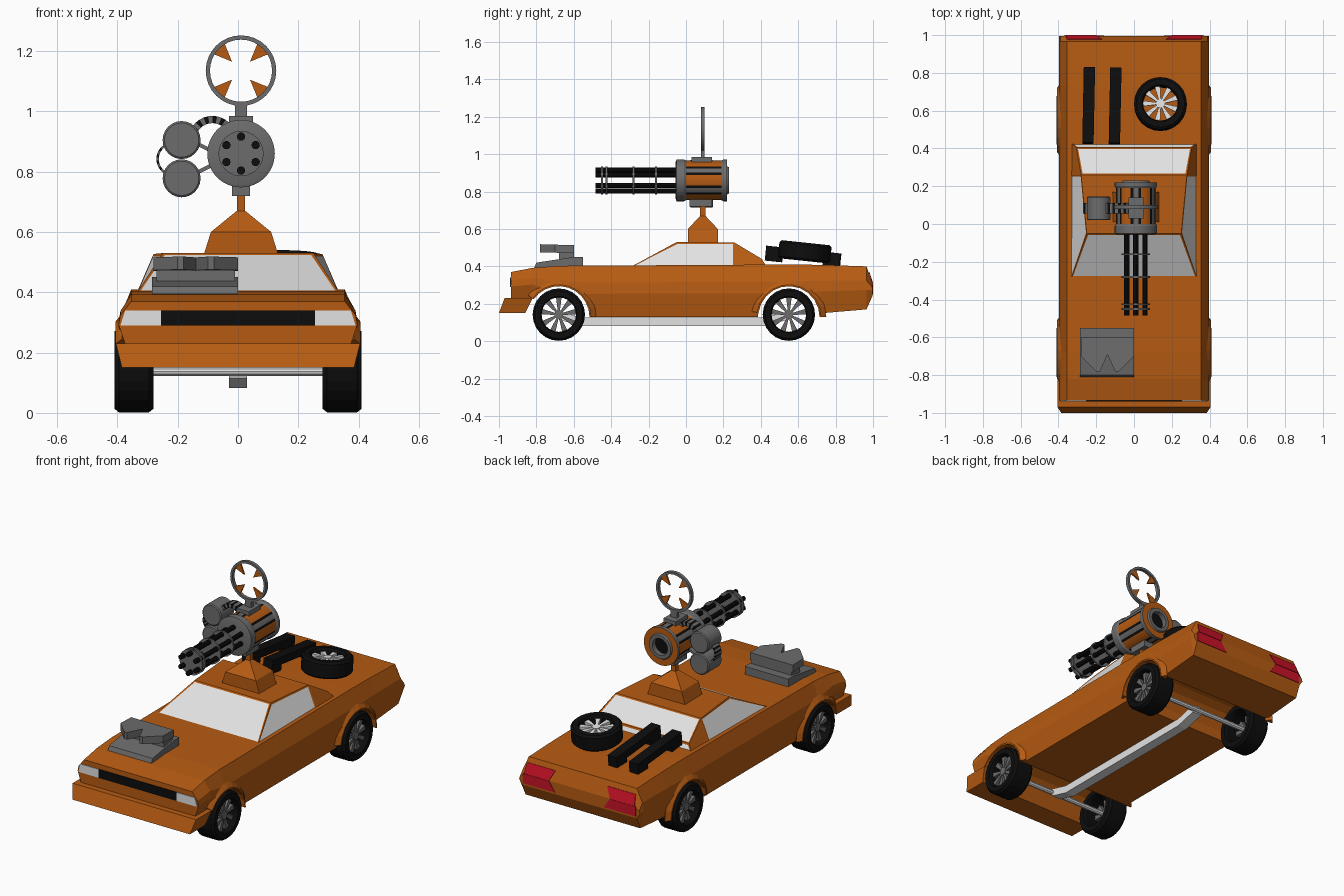
import bpy, bmesh, math
from mathutils import Matrix, Vector

if "Cube" in bpy.data.objects:
    bpy.data.objects.remove(bpy.data.objects["Cube"])


def material(name, rgb):
    m = bpy.data.materials.new(name)
    m.use_nodes = True
    m.diffuse_color = (*rgb, 1)
    m.node_tree.nodes["Principled BSDF"].inputs["Base Color"].default_value = (*rgb, 1)
    return m


ORANGE = material("orange paint", (0.47, 0.105, 0.006))
WHITE = material("pale glass", (0.76, 0.76, 0.76))
GREY = material("gun grey", (0.15, 0.15, 0.15))
BLACK = material("black rubber", (0.004, 0.004, 0.004))
RED = material("red lamp", (0.58, 0.006, 0.02))


def build(name, lofts, mats, loop=False, rule=None, smooth=False, matrix=None):
    """One object from a list of lofts; each loft is a list of equal rings."""
    bm = bmesh.new()
    for rings in lofts:
        rows = [[bm.verts.new(p) for p in ring] for ring in rings]
        n = len(rows[0])
        for a, b in zip(rows, rows[1:] + rows[:1] if loop else rows[1:]):
            for i in range(n):
                j = (i + 1) % n
                bm.faces.new((a[i], a[j], b[j], b[i]))
        if not loop:
            bm.faces.new(rows[0])
            bm.faces.new(rows[-1])
    bmesh.ops.recalc_face_normals(bm, faces=bm.faces[:])
    if rule:
        for f in bm.faces:
            f.material_index = rule(f.calc_center_median(), f.normal)
    me = bpy.data.meshes.new(name)
    bm.to_mesh(me)
    bm.free()
    for m in mats if isinstance(mats, list) else [mats]:
        me.materials.append(m)
    ob = bpy.data.objects.new(name, me)
    bpy.context.collection.objects.link(ob)
    if matrix:
        ob.matrix_world = matrix
    if smooth:
        bpy.ops.object.select_all(action='DESELECT')
        ob.select_set(True)
        bpy.context.view_layer.objects.active = ob
        bpy.ops.object.shade_smooth_by_angle(angle=math.radians(25))
    return ob


def circle(c, r, n=24, axis='y'):
    pts = []
    for i in range(n):
        a = 2 * math.pi * i / n
        u, v = r * math.cos(a), r * math.sin(a)
        pts.append(Vector(c) + Vector({'x': (0, u, v), 'y': (u, 0, v)}[axis]))
    return pts


def lathe(x, z, profile, n=24):
    return [circle((x, y, z), r, n) for y, r in profile]


def block(x0, x1, y0, y1, z0, z1):
    return [[(x0, y0, z), (x1, y0, z), (x1, y1, z), (x0, y1, z)] for z in (z0, z1)]


def plate(pts, offset):
    return [[Vector(p) for p in pts], [Vector(p) + Vector(offset) for p in pts]]


# Body shell, lofted nose to tail
def section(y, low, top):
    h = top - low
    half = [(0.375, low), (0.396, low + 0.45 * h), (0.39, low + 0.67 * h), (0.354, top)]
    return [(x, y, z) for x, z in half] + [(-x, y, z) for x, z in reversed(half)]


stations = [(-0.935, 0.23, 0.37), (-0.82, 0.23, 0.392), (-0.68, 0.13, 0.403), (0.55, 0.13, 0.41),
            (0.73, 0.15, 0.408), (0.965, 0.17, 0.4), (0.996, 0.24, 0.31)]
body = build("car_body", [[section(*s) for s in stations]], ORANGE)

# Wheel arches cut through the shell, with raised lips
AXLES = {"front": -0.68, "rear": 0.55}
for end, y in AXLES.items():
    cutter = build("arch_cutter", [[circle((x, y, 0.13), 0.166, 20, 'x') for x in (-0.6, 0.6)]], ORANGE)
    cutter.hide_render = True
    mod = body.modifiers.new("arch", 'BOOLEAN')
    mod.operation, mod.solver, mod.object = 'DIFFERENCE', 'EXACT', cutter
    bpy.context.view_layer.objects.active = body
    bpy.ops.object.modifier_apply(modifier=mod.name)
    bpy.data.objects.remove(cutter)
    lips = []
    last = 145 if end == "front" else 172
    for s in (-1, 1):
        rings = []
        for k in range(11):
            a = math.radians(last * k / 10)
            rings.append([(s * x, y + r * math.cos(a), 0.13 + r * math.sin(a))
                          for x, r in ((0.36, 0.164), (0.407, 0.164), (0.407, 0.172), (0.385, 0.2))])
        lips.append(rings)
    build(end + "_arch_lips", lips, ORANGE)

# Front bumper, grille, lamps
build("front_bumper", [[[(-w, y0, z), (w, y0, z), (w, y1, z), (-w, y1, z)]
      for w, y0, y1, z in ((0.385, -1, -0.86, 0.15), (0.405, -0.97, -0.82, 0.23))]], ORANGE)
build("grille", [block(-0.255, 0.255, -0.94, -0.933, 0.29, 0.34)], BLACK)
build("headlamps", [plate([(s * x, -0.933, z) for x, z in
      ((0.255, 0.29), (0.39, 0.29), (0.374, 0.34), (0.255, 0.34))], (0, -0.006, 0)) for s in (-1, 1)], WHITE)
lamps = []
for s in (-1, 1):
    for outline in (((0.16, 0.995, 0.25), (0.37, 0.995, 0.25), (0.37, 0.995, 0.308), (0.2, 0.995, 0.308)),
                    ((0.2, 0.996, 0.31), (0.362, 0.996, 0.31), (0.355, 0.976, 0.37), (0.17, 0.976, 0.37))):
        lamps.append(plate([(s * x, y, z) for x, y, z in outline], (0, 0.004, 0.001)))
build("tail_lamps", lamps, RED)

# Cabin with inset glass
cab = [(0.335, -0.29, 0.25, -0.05, 0.53), (0.335, 0.26, 0.28, 0.26, 0.527), (0.335, 0.43, 0.305, 0.405, 0.44)]
cabin = build("cabin", [[[(-b, yb, 0.4), (-t, yt, zt), (t, yt, zt), (b, yb, 0.4)]
              for b, yb, t, yt, zt in cab]], [ORANGE, WHITE])
bm = bmesh.new()
bm.from_mesh(cabin.data)
glass = []
for f in bm.faces:
    c, n = f.calc_center_median(), f.normal
    windshield = n.y < -0.3 and n.z > 0.2
    side = abs(n.x) > 0.6 and c.y < 0.2
    rear = c.y > 0.3 and n.z > 0.5 and abs(c.x) < 0.1
    if windshield or side or rear:
        glass.append(f)
bmesh.ops.inset_individual(bm, faces=glass, thickness=0.012, depth=-0.002)
for f in glass:
    f.material_index = 1
bm.to_mesh(cabin.data)
bm.free()


# Wheels: open tyre with wedge spokes
def wheel(name, matrix, spoke_mat):
    profile = [(-0.065, 0.128), (-0.05, 0.14), (0.05, 0.14), (0.065, 0.128), (0.065, 0.098),
               (0.05, 0.092), (-0.05, 0.092), (-0.065, 0.098)]
    build(name + "_tyre", [[circle((x, 0, 0), r, 24, 'x') for x, r in profile]], BLACK, loop=True, matrix=matrix)
    parts = [[circle((x, 0, 0), 0.024, 12, 'x') for x in (0, 0.045)]]
    for k in range(9):
        turn = Matrix.Rotation(2 * math.pi * k / 9, 4, 'X')
        parts.append([[turn @ Vector(p) for p in ((0.015, -w, r), (0.04, -w, r), (0.04, w, r), (0.015, w, r))]
                      for r, w in ((0.015, 0.005), (0.095, 0.015))])
    build(name + "_spokes", parts, spoke_mat, matrix=matrix)


for end, y in AXLES.items():
    for side, s in (("left", 1), ("right", -1)):
        m = Matrix.Translation((s * 0.345, y, 0.142))
        wheel(end + "_" + side, m if s > 0 else m @ Matrix.Rotation(math.pi, 4, 'Z'), GREY)
    build(end + "_axle", [[circle((x, y, 0.137), 0.015, 10, 'x') for x in (-0.35, 0.35)]], WHITE)
tilt = Matrix.Rotation(math.radians(-6), 4, 'X')
wheel("spare", Matrix.Translation((0.14, 0.635, 0.478)) @ tilt @ Matrix.Rotation(-math.pi / 2, 4, 'Y')
      @ Matrix.Scale(0.75, 4, (1, 0, 0)), WHITE)

# Drive shaft under the floor
build("drive_shaft", [[[(-0.03, y, z), (0.03, y, z), (0.03, y, z + 0.045), (-0.03, y, z + 0.045)]
      for y, z in ((-0.68, 0.115), (-0.56, 0.082), (0.42, 0.082), (0.55, 0.115))]], WHITE)

# Deck rails
rails = []
for x in (-0.24, -0.1):
    rails += [block(x - 0.03, x + 0.03, -0.2, 0.2, 0, 0.045)]
    rails += [block(x - 0.028, x + 0.028, y, y + 0.09, -0.035, 0.01) for y in (-0.2, 0.11)]
skew = Matrix.Identity(4)
skew[0][1] = 0.04
build("deck_rails", rails, BLACK, matrix=Matrix.Translation((0, 0.622, 0.445)) @ tilt @ skew)

# Hood scoop
build("scoop_base", [[[(x, y, z) for y, z in
      ((-0.81, 0.395), (-0.8, 0.42), (-0.6, 0.45), (-0.55, 0.45), (-0.55, 0.395))] for x in (-0.285, 0)]], GREY)
outline = [(-0.28, -0.7), (-0.2, -0.78), (-0.18, -0.78), (-0.14, -0.69), (-0.1, -0.78), (-0.08, -0.78),
           (0, -0.7), (0, -0.6), (-0.28, -0.6)]
build("scoop_hood", [[[(x, y, z - 0.03 * (y + 0.6)) for x, y in outline] for z in (0.47, 0.513)]], GREY)
build("scoop_neck", [block(-0.27, -0.01, -0.68, -0.6, 0.43, 0.48)], GREY)

# Roof turret base and post
GX, GY, GZ = 0.01, 0.09, 0.86
build("turret_base", [[[(GX + sx * a, GY + sy * b, z) for sx, sy in ((-1, -1), (1, -1), (1, 1), (-1, 1))]
      for a, b, z in ((0.125, 0.08, 0.52), (0.1, 0.08, 0.6), (0.014, 0.014, 0.67), (0.014, 0.014, 0.76))]], ORANGE)
build("gun_cradle", [block(-0.02, 0.04, 0.02, 0.14, 0.72, 0.77), block(-0.03, 0.05, 0.03, 0.14, 0.95, 0.985),
                     block(-0.01, 0.03, 0.08, 0.1, 0.97, 1.03)], GREY)


# Gun housing: grey drum with orange panels between black slots
def housing_rule(c, n):
    r = math.hypot(c.x - GX, c.z - GZ)
    if c.y > 0.19 and r < 0.02:
        return 2
    if c.y > 0.215:
        return 1 if r > 0.08 else 0
    if 0.02 < c.y < 0.18 and r > 0.08:
        k = (int(math.degrees(math.atan2(c.z - GZ, c.x - GX)) % 360 / 7.5) + 2) % 8
        return 1 if k < 4 else 2 if k in (4, 7) else 0
    return 0


build("gun_housing", [lathe(GX, GZ, [(-0.055, 0.1), (-0.05, 0.112), (-0.01, 0.112), (0, 0.106), (0.19, 0.106),
      (0.2, 0.112), (0.22, 0.112), (0.22, 0.075), (0.23, 0.07), (0.23, 0.05), (0.2, 0.05)], 48)],
      [GREY, ORANGE, BLACK], rule=housing_rule, smooth=True)

# Six barrels with clamps
barrels = []
for k in range(6):
    a = math.radians(90 + 60 * k)
    barrels.append(lathe(GX + 0.056 * math.cos(a), GZ + 0.056 * math.sin(a), [(-0.485, 0.014), (-0.05, 0.014)], 10))
build("barrels", barrels, BLACK, smooth=True)
build("barrel_clamps", [lathe(GX, GZ, [(y, 0.075), (y + 0.01, 0.075)]) for y in (-0.455, -0.43, -0.285, -0.165)], GREY)

# Ammunition drums, struts and feed belts
build("ammo_drums", [lathe(-0.187, z, [(0.02, 0.057), (0.025, 0.063), (0.14, 0.063), (0.145, 0.057)])
      for z in (0.905, 0.778)], GREY, smooth=True)
build("drum_struts", [[[(x, y, z + d) for y, d in ((0.06, -0.007), (0.1, -0.007), (0.1, 0.007), (0.06, 0.007))]
      for x, z in ends] for ends in (((-0.15, 0.9), (-0.07, 0.86)), ((-0.15, 0.79), (-0.07, 0.83)))], GREY)


def belt(name, cx, cz, r, half, a0, a1, count):
    links = []
    for k in range(count):
        links.append([[(cx + q * math.cos(t), y, cz + q * math.sin(t))
                       for q, y in ((r - half, 0.055), (r + half, 0.055), (r + half, 0.11), (r - half, 0.11))]
                      for t in (math.radians(a0 + (a1 - a0) * (k + e) / count) for e in (0, 1))])
    build(name + "_dark_links", links[::2], BLACK)
    build(name + "_grey_links", links[1::2], GREY)


belt("upper_belt", -0.085, 0.905, 0.068, 0.012, 155, 35, 11)
belt("side_belt", -0.215, 0.842, 0.052, 0.004, 115, 245, 11)

# Ring sight with four pointers
SZ = 1.135
build("sight_ring", [lathe(GX, SZ, [(0.08, 0.117), (0.1, 0.117), (0.1, 0.103), (0.08, 0.103)], 32)],
      GREY, loop=True, smooth=True)
points = []
for k in range(4):
    turn = Matrix.Translation((GX, GY, SZ)) @ Matrix.Rotation(math.radians(45 + 90 * k), 4, 'Y')
    points.append([[turn @ Vector(p) for p in ((0.042, y, 0), (0.107, y, -0.027), (0.107, y, 0.027))]
                   for y in (-0.005, 0.005)])
build("sight_pointers", points, ORANGE)
